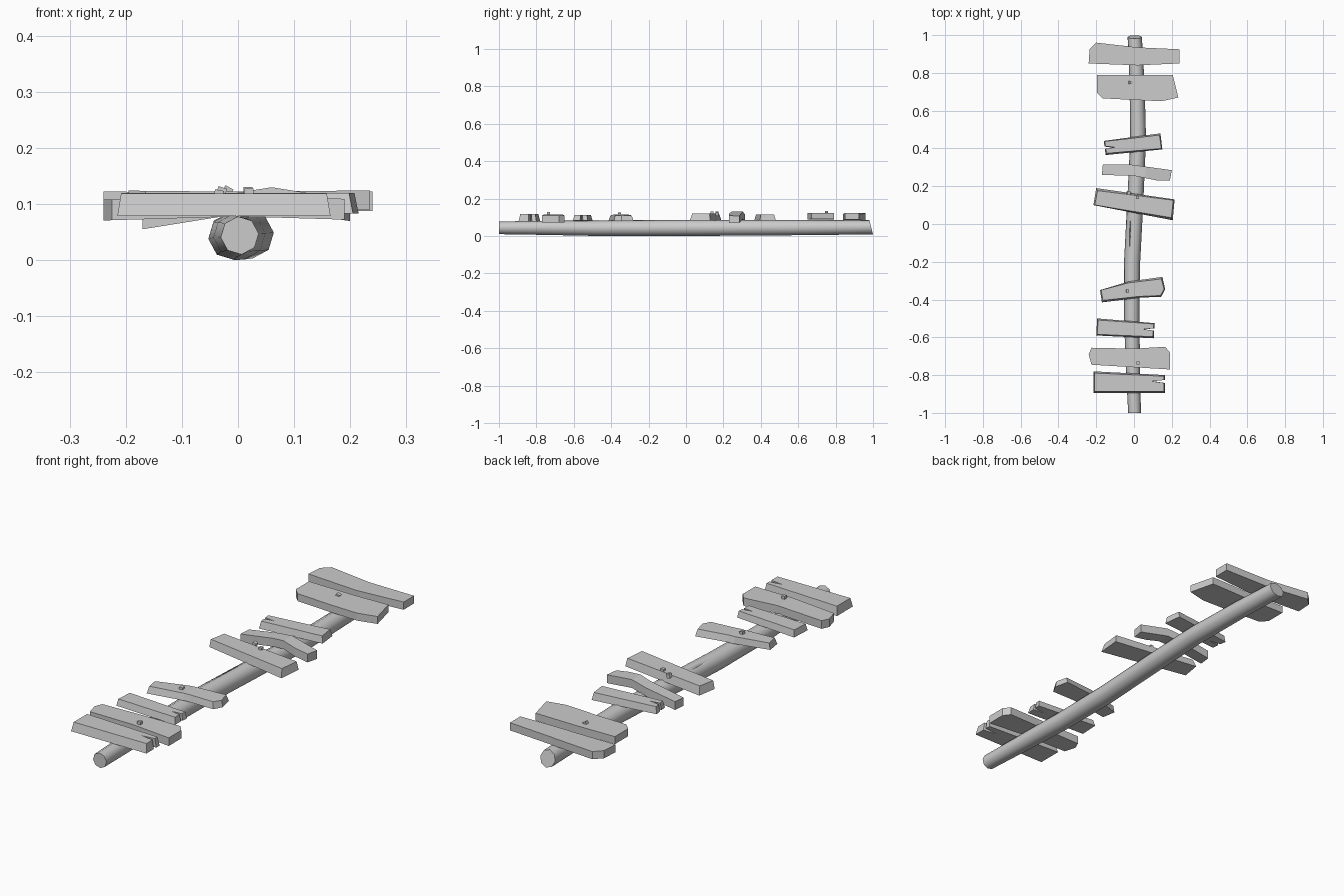
import bpy, bmesh, math
from mathutils import Vector, Matrix

cube = bpy.data.objects.get("Cube")
if cube:
    bpy.data.objects.remove(cube, do_unlink=True)

GREY = (0.6, 0.6, 0.6, 1)
wood = bpy.data.materials.new("weathered_grey")
wood.use_nodes = True
wood.diffuse_color = GREY
wood.node_tree.nodes["Principled BSDF"].inputs["Base Color"].default_value = GREY


def finish(name, bm):
    bmesh.ops.recalc_face_normals(bm, faces=bm.faces)
    mesh = bpy.data.meshes.new(name)
    bm.to_mesh(mesh)
    bm.free()
    mesh.materials.append(wood)
    obj = bpy.data.objects.new(name, mesh)
    bpy.context.scene.collection.objects.link(obj)
    return obj


def plank(name, outline, bottom, top, taper=False, bend=0.0, pivot=0.0):
    """Extruded outline; taper narrows the top, bend lowers the ends."""
    bm = bmesh.new()
    base = [bm.verts.new((x, y, bottom)) for x, y in outline]
    face = bm.faces.new(base)
    c = face.calc_center_bounds()
    grown = bmesh.ops.extrude_face_region(bm, geom=[face])["geom"]
    for v in (g for g in grown if isinstance(g, bmesh.types.BMVert)):
        v.co.z = top
        if taper:
            v.co.x = c.x + (v.co.x - c.x) * 0.965
            v.co.y = c.y + (v.co.y - c.y) * 0.84
    if bend:
        bmesh.ops.bisect_plane(bm, geom=bm.verts[:] + bm.edges[:] + bm.faces[:],
                               plane_co=(pivot, 0, 0), plane_no=(1, 0, 0))
        for v in bm.verts:
            v.co.z -= bend * abs(v.co.x - pivot)
    return finish(name, bm)


# Bent log: rings of (centre x, y, centre z, radius), with a slanted back end
rings = [(0.003, -1.0, 0.044, 0.034), (-0.006, -0.75, 0.044, 0.038),
         (-0.012, -0.5, 0.042, 0.041), (-0.01, -0.2, 0.043, 0.043),
         (0.006, 0.1, 0.044, 0.043), (0.022, 0.45, 0.045, 0.042),
         (0.016, 0.75, 0.046, 0.040), (0.004, 0.99, 0.047, 0.038)]
SIDES = 8
bm = bmesh.new()
loops = []
for i, (cx, y, cz, r) in enumerate(rings):
    slant = 0.25 if i == len(rings) - 1 else 0
    loop = []
    for k in range(SIDES):
        a = math.tau * k / SIDES + 0.1
        loop.append(bm.verts.new((cx + r * math.cos(a),
                                  y - slant * r * math.sin(a),
                                  cz + r * math.sin(a))))
    loops.append(loop)
for a, b in zip(loops, loops[1:]):
    for k in range(SIDES):
        n = (k + 1) % SIDES
        bm.faces.new((a[k], a[n], b[n], b[k]))
bm.faces.new(loops[0])
bm.faces.new(loops[-1])
log = finish("log", bm)

# Long wedge split cut into the top of the log
bm = bmesh.new()
split = [bm.verts.new(p) for p in
         ((-0.034, -0.05, 0.1), (-0.012, -0.05, 0.1), (-0.02, -0.05, 0.065),
          (-0.027, -0.24, 0.09), (-0.016, 0.13, 0.09))]
bmesh.ops.convex_hull(bm, input=split)
cutter = finish("split_cutter", bm)
cutter.hide_render = True
cutter.hide_viewport = True
cut = log.modifiers.new("split", "BOOLEAN")
cut.operation = "DIFFERENCE"
cut.object = cutter
bpy.context.view_layer.objects.active = log
log.select_set(True)
bpy.ops.object.modifier_apply(modifier="split")
bpy.ops.object.shade_smooth_by_angle(angle=math.radians(50))
bpy.data.objects.remove(cutter, do_unlink=True)

# Planks, from the back to the front
plank("plank_back_end", [(-.20, .96), (.02, .935), (.24, .925), (.24, .85), (.02, .84),
                         (-.24, .85), (-.235, .925)], .083, .118, bend=-0.02)
plank("plank_back_wide", [(-.195, .79), (.205, .79), (.235, .67), (.145, .65),
                          (-.165, .665), (-.195, .695)], .088, .122, bend=-0.01)
plank("plank_back_split", [(-.16, .44), (.14, .48), (.15, .395), (-.15, .365),
                           (-.154, .395), (-.105, .403), (-.156, .41)], .083, .115, True)
plank("plank_bowed", [(-.165, .315), (-.02, .315), (.2, .285), (.19, .23), (.125, .23),
                      (0, .255), (-.17, .26)], .092, .13, bend=0.16, pivot=0.06)
plank("plank_middle", [(-.2, .19), (.215, .13), (.205, .02), (-.215, .10)], .083, .12, True)
plank("plank_front_bent", [(-.18, -.35), (-.03, -.305), (.15, -.28), (.165, -.345),
                           (.145, -.385), (.03, -.39), (-.17, -.415)],
      .085, .115, True, bend=0.03)
plank("plank_front_narrow", [(-.195, -.5), (.11, -.525), (.108, -.552), (.055, -.558),
                             (.107, -.566), (.105, -.605), (-.2, -.59)], .083, .113, True)
plank("plank_front_wide", [(-.225, -.655), (0, -.66), (.165, -.65), (.19, -.68),
                           (.19, -.77), (-.225, -.745), (-.24, -.69)], .078, .115, bend=0.03)
plank("plank_front_end", [(-.215, -.78), (.165, -.8), (.165, -.824), (.1, -.832),
                          (.165, -.842), (.165, -.895), (-.215, -.895)], .079, .119, True)

# Nail heads: position, height and sideways lean
nails = [(-.02, .75, .121, 0.5), (-.03, .165, .12, 0.3), (.018, .14, .12, 0),
         (-.035, -.355, .115, 0.2), (.02, -.735, .118, 0)]
for i, (x, y, z, lean) in enumerate(nails):
    bm = bmesh.new()
    bmesh.ops.create_cube(bm, size=1, matrix=Matrix.Translation((x, y, z))
                          @ Matrix.Rotation(lean, 4, "Y")
                          @ Matrix.Diagonal((0.016, 0.016, 0.02, 1)))
    finish(f"nail_{i + 1}", bm)
